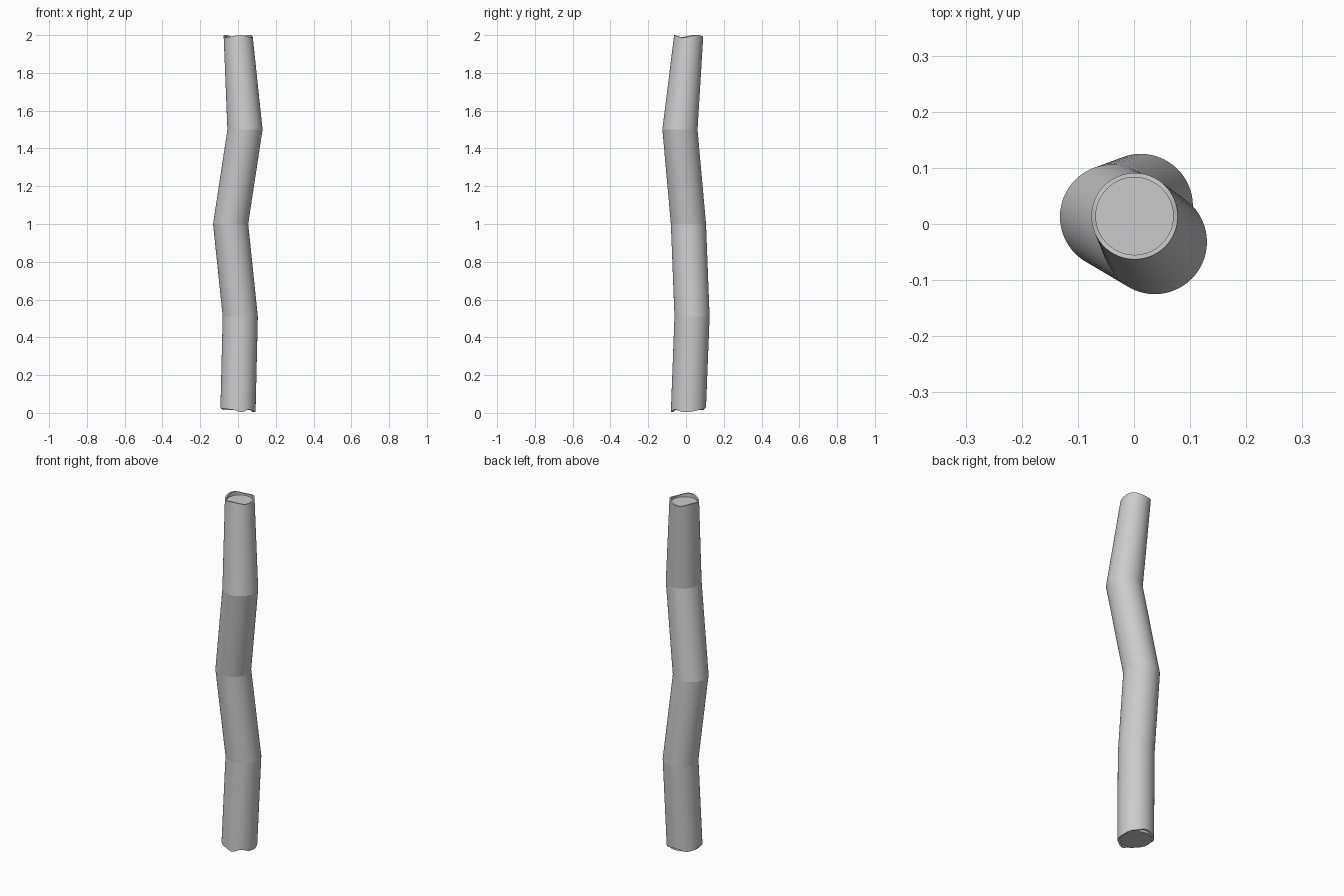
import bpy, bmesh, math

if "Cube" in bpy.data.objects:
    bpy.data.objects.remove(bpy.data.objects["Cube"])

N = 64
# Joint centres and radii, bottom to top: x, y, z, radius
JOINTS = [(0.0, 0.013, 0.0, 0.093), (0.012, 0.032, 0.51, 0.093),
          (-0.039, 0.013, 1.0, 0.093), (0.037, -0.032, 1.5, 0.093),
          (0.001, 0.014, 1.994, 0.077)]
# Uneven cut heights at the bottom: angle in degrees, z
CUT = [(0, .005), (45, .017), (90, .03), (135, .016), (180, .027), (225, .022),
       (250, .017), (280, .004), (310, .018), (342, .005), (360, .005)]


def bottom_wave(a):
    d = math.degrees(a)
    for (a0, z0), (a1, z1) in zip(CUT, CUT[1:]):
        if a0 <= d <= a1:
            t = (d - a0) / (a1 - a0)
            return z0 + (z1 - z0) * t * t * (3 - 2 * t)
    return 0


def top_wave(a):
    return 0.006 * math.sin(3 * a - 0.4)


def flat(a):
    return 0


bm = bmesh.new()


def ring(x, y, z, r, wave=flat):
    return [bm.verts.new((x + r * math.cos(a), y + r * math.sin(a), z + wave(a)))
            for a in (2 * math.pi * i / N for i in range(N))]


# Trunk rings, with recessed inner rims at both ends
rings = [ring(0, 0.013, 0.015, 0.083),
         ring(0, 0.013, 0.0, 0.083, bottom_wave)]
for i, j in enumerate(JOINTS):
    rings.append(ring(*j, {0: bottom_wave, 4: top_wave}.get(i, flat)))
x, y, z, r = JOINTS[-1]
rings += [ring(x, y, z, 0.069, top_wave), ring(x, y, z - 0.016, 0.069)]

for lo, hi in zip(rings, rings[1:]):
    for i in range(N):
        k = (i + 1) % N
        bm.faces.new((lo[i], lo[k], hi[k], hi[i])).smooth = True

# End caps
bm.faces.new(rings[0][::-1])
bm.faces.new(rings[-1])

# Crisp edges at every joint
for rg in rings:
    for i in range(N):
        bm.edges.get((rg[i], rg[(i + 1) % N])).smooth = False

bmesh.ops.recalc_face_normals(bm, faces=bm.faces)
mesh = bpy.data.meshes.new("crooked_pole")
bm.to_mesh(mesh)
bm.free()
bpy.context.collection.objects.link(bpy.data.objects.new("crooked_pole", mesh))
